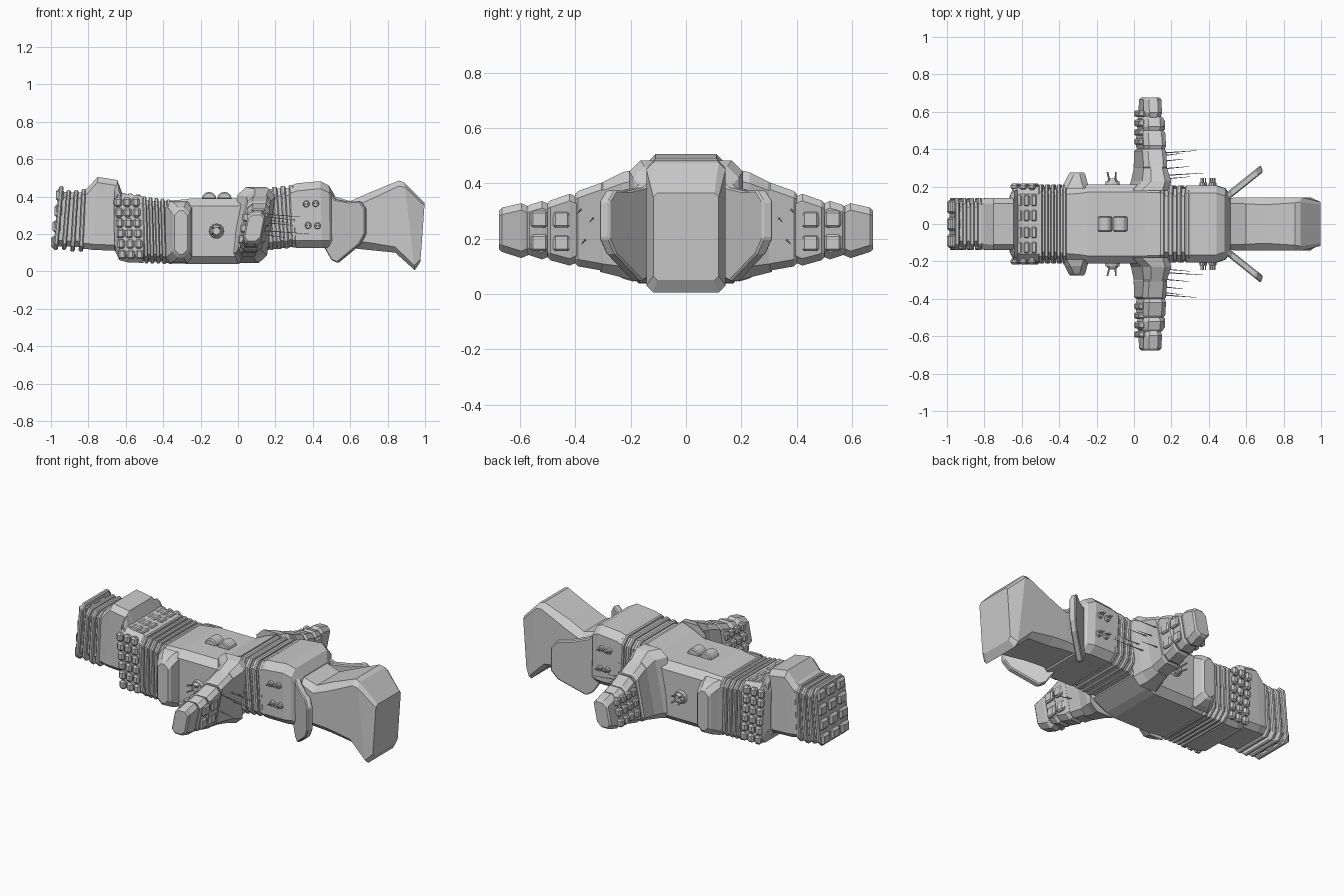
import bpy, bmesh, math
from mathutils import Matrix, Vector


def finish(name, bm, mirror=False, bevel=0.0):
    bmesh.ops.recalc_face_normals(bm, faces=bm.faces)
    me = bpy.data.meshes.new(name)
    bm.to_mesh(me)
    bm.free()
    ob = bpy.data.objects.new(name, me)
    bpy.context.collection.objects.link(ob)
    if bevel:
        m = ob.modifiers.new("bevel", 'BEVEL')
        m.width, m.segments = bevel, 1
    if mirror:
        m = ob.modifiers.new("mirror", 'MIRROR')
        m.use_axis = (False, True, False)
    return ob


def add_loft(bm, rings):
    vs = [[bm.verts.new(p) for p in r] for r in rings]
    n = len(vs[0])
    for a, b in zip(vs, vs[1:]):
        for i in range(n):
            bm.faces.new((a[i], a[(i + 1) % n], b[(i + 1) % n], b[i]))
    bm.faces.new(vs[0])
    bm.faces.new(vs[-1])


def octagon(a0, a1, z0, z1, c):
    return [(a1 - c, z0), (a1, z0 + c), (a1, z1 - c), (a1 - c, z1),
            (a0 + c, z1), (a0, z1 - c), (a0, z0 + c), (a0 + c, z0)]


def ring_x(xt, zt, xb, zb, w, c):
    return [(xb + (xt - xb) * (z - zb) / (zt - zb), y, z) for y, z in octagon(-w, w, zb, zt, c)]


def ring_y(y, x0, x1, z0, z1, c, lean=0.0):
    return [(x + lean * (z - 0.23), y, z) for x, z in octagon(x0, x1, z0, z1, c)]


def hull(name, sections):
    bm = bmesh.new()
    add_loft(bm, [ring_x(*s) for s in sections])
    return finish(name, bm)


def ribs(name, slabs, c):
    # slab: top x, top z, bottom x, bottom z, half width, thickness
    bm = bmesh.new()
    for xt, zt, xb, zb, w, t in slabs:
        add_loft(bm, [ring_x(xt + d, zt - i, xb + d, zb + i, w - i, c)
                      for d, i in ((-t / 2, .006), (-t / 4, 0), (t / 4, 0), (t / 2, .006))])
    return finish(name, bm)


def boxes(name, items, mirror=False, bevel=0.008):
    bm = bmesh.new()
    for c, s in items:
        bmesh.ops.create_cube(bm, size=1, matrix=Matrix.Translation(c) @ Matrix.Diagonal((*s, 1)))
    return finish(name, bm, mirror, bevel)


def add_rod(bm, a, b, r1, r2, n=8):
    a, b = Vector(a), Vector(b)
    q = (b - a).to_track_quat('Z', 'Y').to_matrix().to_4x4()
    bmesh.ops.create_cone(bm, cap_ends=True, segments=n, radius1=r1, radius2=r2,
                          depth=(b - a).length, matrix=Matrix.Translation((a + b) / 2) @ q)


# Hammer-shaped bow
hull("bow_head", [
    (.46, .42, .46, .14, .14, .03), (.52, .40, .52, .13, .14, .03), (.60, .375, .60, .125, .143, .035),
    (.70, .42, .69, .115, .143, .04), (.86, .485, .84, .10, .143, .03),
    (.89, .475, .945, .006, .143, .025), (.998, .365, .975, .05, .118, .015)])

# Flared cheek plates behind the bow
outline = [(.47, .44), (.53, .385), (.60, .372), (.66, .375), (.69, .335),
           (.69, .20), (.66, .145), (.54, .045), (.51, .06), (.47, .13)]
bm = bmesh.new()
add_loft(bm, [[(x - dx, .125 + .80 * (x - .5) + dy, z) for x, z in outline]
              for dx, dy in ((0, 0), (.012, .038))])
finish("cheek_plate", bm, mirror=True, bevel=.006)

# Forward hull block
hull("forward_hull", [
    (.29, .46, .31, .125, .205, .04), (.31, .47, .33, .125, .205, .04), (.44, .482, .45, .125, .205, .04),
    (.485, .46, .49, .125, .19, .04), (.515, .41, .52, .12, .15, .04)])
hull("forward_core", [(.12, .435, .12, .11, .19, .04), (.33, .45, .33, .135, .19, .04)])
ribs("forward_rib", [(.15 + .045 * i, .447 + .005 * i, .18 + .04 * i, .115 + .004 * i, .205, .028)
                     for i in range(4)], .04)

# Main hull
hull("main_hull", [
    (-.40, .375, -.40, .045, .195, .04), (-.28, .385, -.27, .04, .205, .04),
    (-.25, .39, -.25, .04, .21, .04), (0, .39, 0, .04, .21, .04),
    (.06, .42, .05, .055, .21, .04), (.14, .452, .15, .105, .208, .04)])

# Side bulges
bm = bmesh.new()
add_loft(bm, [ring_y(.19, -.39, -.24, .045, .375, .03), ring_y(.225, -.37, -.25, .055, .365, .03),
              ring_y(.265, -.35, -.26, .075, .34, .03), ring_y(.276, -.34, -.27, .09, .325, .025)])
finish("side_bulge", bm, mirror=True)

# Ribbed waist
hull("waist_core", [(-.54, .385, -.54, .055, .19, .04), (-.34, .365, -.34, .05, .19, .04)])
ribs("waist_rib", [(-.50 + .032 * i, .40 - .004 * i, -.49 + .032 * i, .043 - .001 * i, .212, .022)
                   for i in range(5)], .04)

# Aft block with plated sides
hull("aft_block", [(-.665, .40, -.66, .12, .15, .03), (-.645, .43, -.635, .06, .195, .04),
                   (-.60, .412, -.59, .048, .20, .04), (-.505, .40, -.505, .045, .20, .04)])
boxes("aft_side_plate", [((-.62 + .047 * i - .004 * j, .2, .09 + .056 * j), (.04, .034, .05))
                         for i in range(3) for j in range(6)], True, .01)
boxes("aft_roof_plate", [((-.615 + .04 * i, y, .408 - .003 * i), (.03, .06, .02))
                         for i in range(3) for y in (.045, .125)], True, .006)

# Stern hump
hull("stern_hump", [
    (-.83, .43, -.85, .12, .13, .03), (-.805, .445, -.81, .12, .137, .03), (-.75, .505, -.78, .115, .14, .03),
    (-.645, .488, -.66, .11, .14, .03), (-.62, .42, -.63, .10, .14, .03)])
hull("hump_shoulder", [(-.66, .445, -.655, .10, .16, .03), (-.64, .47, -.64, .08, .175, .03),
                       (-.615, .40, -.62, .06, .19, .03)])

# Stern ribs and engine cells
hull("stern_core", [(-.955, .425, -.985, .135, .12, .03), (-.81, .42, -.83, .13, .12, .03)])
ribs("stern_rib", [(-.945 + .04 * i, zt, -.975 + .045 * i, zb, .14, .024)
                   for i, (zt, zb) in enumerate(((.455, .115), (.435, .115), (.435, .105), (.44, .105)))], .03)
boxes("engine_cell", [((-.978 + .009 * j, y, .155 + .084 * j), (.044, .074, .066))
                      for y in (-.092, 0, .092) for j in range(4)], False, .012)

# Segmented wings
bm = bmesh.new()
L = .2
add_loft(bm, [ring_y(.18, -.02, .17, .045, .45, .04, .1), ring_y(.23, .01, .165, .06, .44, .04, L),
              ring_y(.31, .025, .145, .08, .40, .03, L)])
for y0, y1, a0, a1, b0, b1, x0, x1 in (
        (.29, .40, .085, .10, .402, .372, .022, .148), (.405, .50, .103, .122, .362, .338, .03, .15),
        (.505, .575, .125, .14, .336, .322, .032, .145), (.58, .675, .13, .152, .328, .312, .038, .135)):
    e, m = .008, y0 + .015
    add_loft(bm, [ring_y(y0 - .02, x0 + e, x1 - e, a0 + .015, b0 - .015, .025, L),
                  ring_y(m, x0, x1, a0, b0, .025, L),
                  ring_y(y1 - .01, x0, x1, a1, b1, .025, L),
                  ring_y(y1, x0 + e, x1 - e, a1 + .01, b1 - .01, .02, L)])
finish("wing", bm, mirror=True)
boxes("wing_rear_cell", [((.03 + L * (z - .23), y, z), (.034, .036, .045))
                         for y in (.44, .49, .54, .59) for z in (.17, .23, .29)], True, .008)
boxes("wing_front_pad", [((.148 + L * (z - .23), y, z), (.022, .06, .06))
                         for y in (.45, .53) for z in (.185, .27)], True, .008)

# Needle antennas ahead of the wings
bm = bmesh.new()
for y, z, x1 in ((.385, .30, .34), (.37, .19, .26), (.34, .27, .27), (.30, .285, .30),
                 (.265, .21, .38), (.245, .255, .30)):
    add_rod(bm, (.12, y - .008, z + .008), (x1, y + .008, z - .01), .004, .001, 5)
finish("antenna", bm, mirror=True)

# Side turrets with paired barrels
bm = bmesh.new()
add_rod(bm, (-.115, .20, .215), (-.115, .228, .215), .042, .036, 12)
add_rod(bm, (-.115, .228, .215), (-.115, .242, .215), .03, .02, 12)
for dx in (-.016, .016):
    for dz in (-.014, .014):
        add_rod(bm, (-.115 + dx, .23, .215 + dz), (-.12 + dx * 1.4, .278, .22 + dz * 1.4), .006, .005, 6)
finish("side_turret", bm, mirror=True)

# Small gun clusters on the forward hull
bm = bmesh.new()
for x, z in ((.365, .36), (.415, .362), (.375, .245), (.425, .243)):
    add_rod(bm, (x, .195, z), (x, .222, z), .02, .015, 10)
    for d in (-.007, .007):
        add_rod(bm, (x + d, .21, z), (x + d, .245, z + .003), .004, .004, 6)
finish("gun_cluster", bm, mirror=True)

# Twin domes on the roof
bm = bmesh.new()
for x in (-.155, -.073):
    add_loft(bm, [[(x + .04 * math.cos(t), y, .385 + .04 * math.sin(t))
                   for t in (math.pi * k / 6 for k in range(7))] for y in (-.04, .04)])
finish("roof_dome", bm, bevel=.006)
